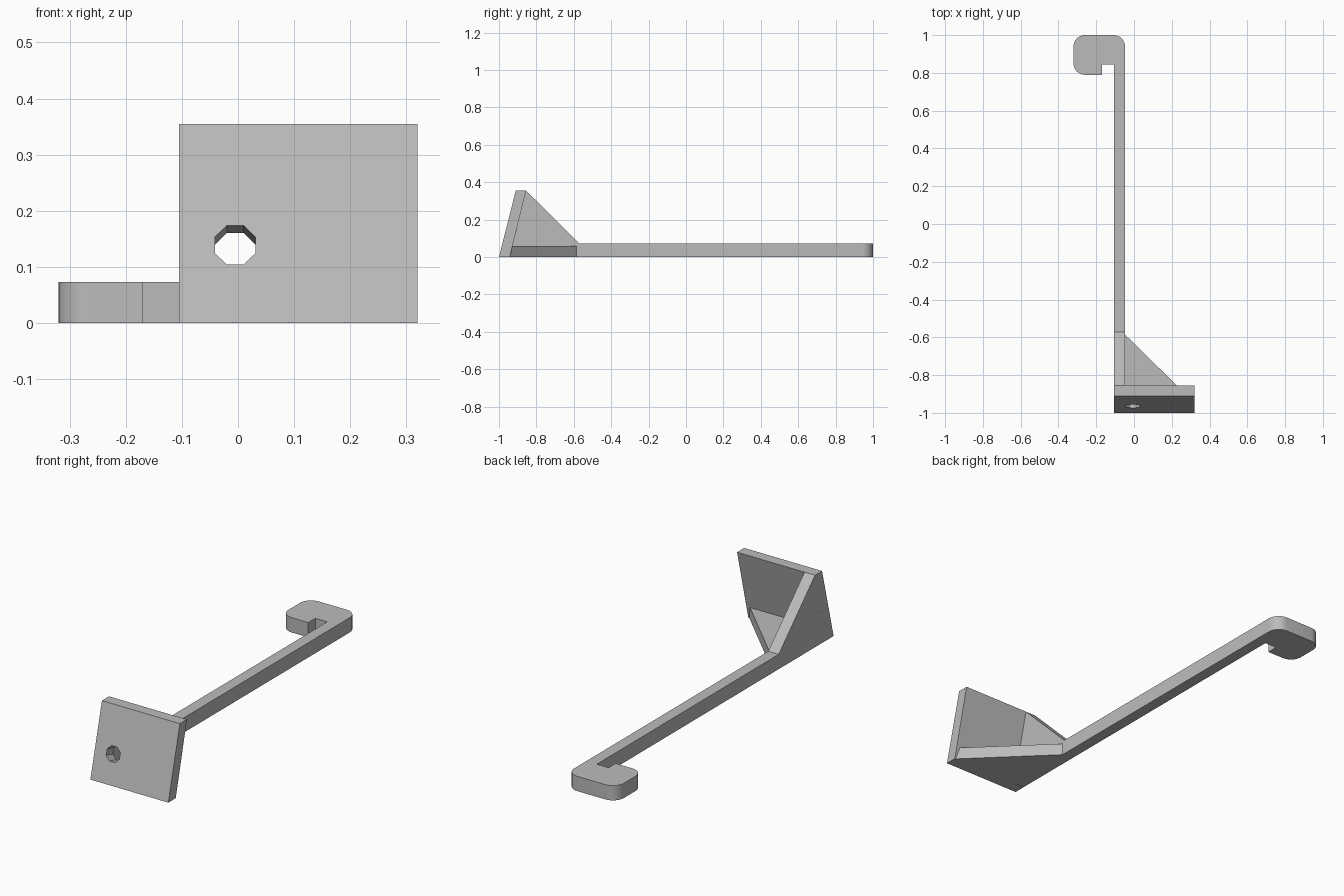
import bpy
import bmesh
from math import sin, cos, pi, atan2
from mathutils import Matrix, Vector

cube = bpy.data.objects.get("Cube")
if cube:
    bpy.data.objects.remove(cube, do_unlink=True)

grey = bpy.data.materials.new("plain grey")
grey.use_nodes = True
grey.diffuse_color = (0.5, 0.5, 0.5, 1)
grey.node_tree.nodes["Principled BSDF"].inputs["Base Color"].default_value = (0.5, 0.5, 0.5, 1)


def finish(name, bm):
    bmesh.ops.recalc_face_normals(bm, faces=bm.faces)
    mesh = bpy.data.meshes.new(name)
    bm.to_mesh(mesh)
    bm.free()
    mesh.materials.append(grey)
    obj = bpy.data.objects.new(name, mesh)
    bpy.context.collection.objects.link(obj)
    return obj


def prism(name, points, low, high, axis):
    """Extrude a profile along x (points are y, z) or along z (points are x, y)."""
    bm = bmesh.new()
    place = (lambda p: (low, *p)) if axis == "x" else (lambda p: (*p, low))
    face = bm.faces.new([bm.verts.new(place(p)) for p in points])
    grown = bmesh.ops.extrude_face_region(bm, geom=[face])["geom"]
    step = Vector((high - low, 0, 0)) if axis == "x" else Vector((0, 0, high - low))
    bmesh.ops.translate(bm, vec=step, verts=[g for g in grown if isinstance(g, bmesh.types.BMVert)])
    return finish(name, bm)


def arc(cx, cy, radius, start, steps=8):
    """Quarter turn, anticlockwise from the start angle."""
    angles = [start + pi / 2 * i / steps for i in range(steps + 1)]
    return [(cx + radius * cos(a), cy + radius * sin(a)) for a in angles]


# Shared dimensions
left, right, edge = -0.105, -0.048, 0.32
arm_height, plate_height = 0.073, 0.355
lean = 0.09 / plate_height
r = 0.06

# Arm with hooked end
outline = [(left, -0.94), (right, -0.94)]
outline += arc(right - r, 1 - r, r, 0)
outline += arc(-edge + r, 1 - r, r, pi / 2)
outline += arc(-edge + r, 0.79 + r, r, pi)
outline += [(-0.17, 0.79), (-0.17, 0.845), (left, 0.845)]
arm = prism("hooked_arm", outline, 0, arm_height, "z")

# Leaning end plate
plate = prism("end_plate", [(-1, 0), (-0.942, 0), (-0.855, plate_height), (-0.91, plate_height)],
              left, edge, "x")

# Eight-sided hole square to the plate
hole_z = 0.139
bm = bmesh.new()
bmesh.ops.create_cone(
    bm, cap_ends=True, segments=8, radius1=0.039, radius2=0.039, depth=0.3,
    matrix=Matrix.Translation((-0.005, -1 + lean * hole_z, hole_z))
    @ Matrix.Rotation(-pi / 2 - atan2(lean, 1), 4, "X") @ Matrix.Rotation(pi / 8, 4, "Z"))
cutter = finish("hole_cutter", bm)
cutter.hide_render = True
cut = plate.modifiers.new("hole", "BOOLEAN")
cut.operation, cut.solver, cut.object = "DIFFERENCE", "EXACT", cutter
bpy.context.view_layer.objects.active = plate
bpy.ops.object.modifier_apply(modifier=cut.name)
bpy.data.objects.remove(cutter, do_unlink=True)

# Upright rib above the arm
prism("upright_rib", [(-0.924, arm_height), (-0.572, arm_height), (-0.855, plate_height)],
      left, right, "x")

# Flat corner brace beside the arm
prism("corner_brace", [(right, -0.942), (0.315, -0.942), (right, -0.585)], 0, 0.06, "z")

# Smooth rounded corners, keep edges sharp
bpy.ops.object.select_all(action="DESELECT")
arm.select_set(True)
bpy.context.view_layer.objects.active = arm
bpy.ops.object.shade_smooth_by_angle(angle=pi / 6)
